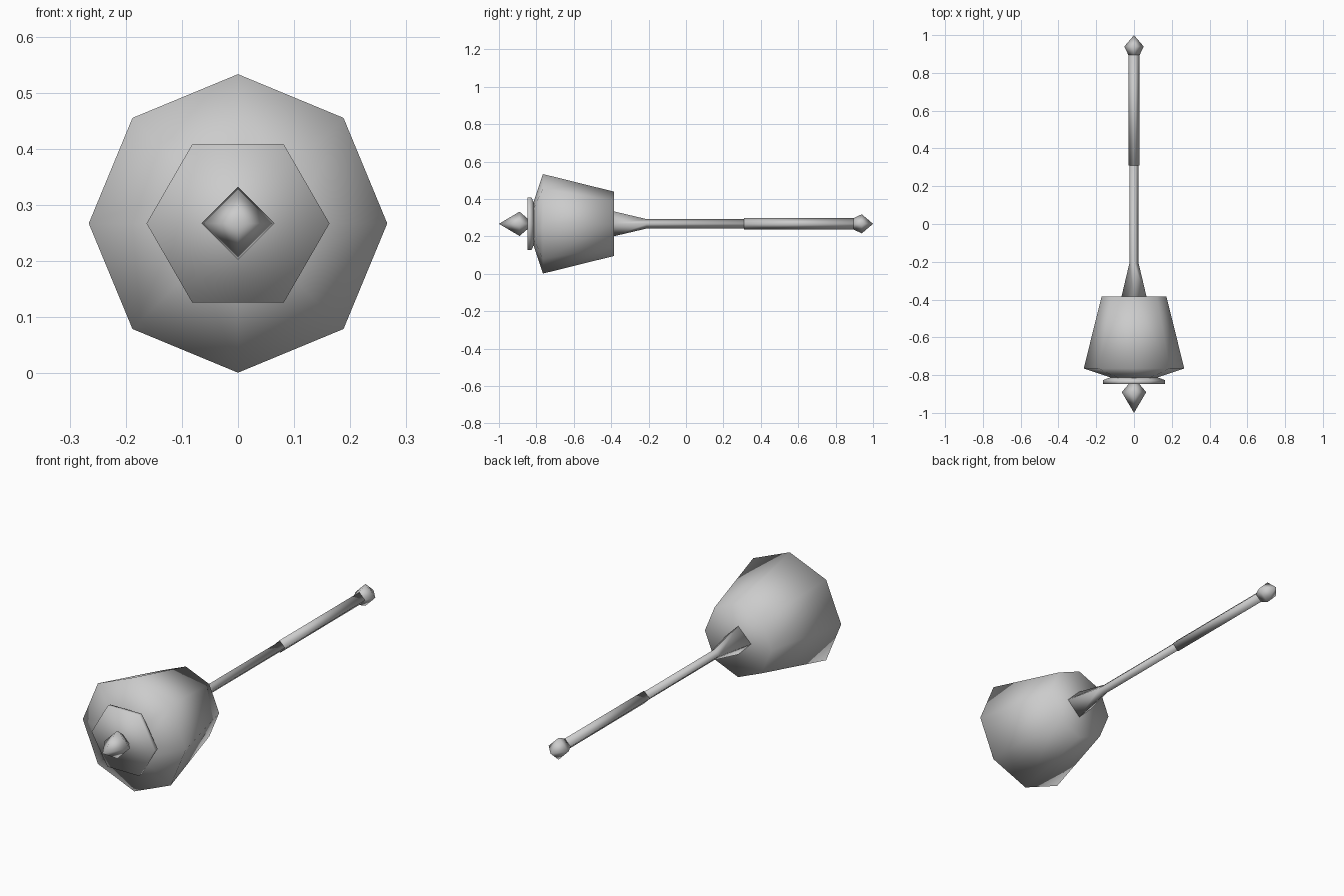
import bpy, bmesh, math

cube = bpy.data.objects.get("Cube")
if cube:
    bpy.data.objects.remove(cube, do_unlink=True)

AXIS_Z = 0.267  # height of the long axis

grey = bpy.data.materials.new("plain grey")
grey.use_nodes = True
COLOUR = (0.6, 0.6, 0.6, 1.0)
grey.diffuse_color = COLOUR
grey.node_tree.nodes["Principled BSDF"].inputs["Base Color"].default_value = COLOUR


def turned(name, sides, profile):
    """Low-poly solid turned about the y axis; profile holds (y, radius), radius 0 is a point."""
    bm = bmesh.new()
    rings = []
    for y, r in profile:
        count = sides if r > 0 else 1
        rings.append([bm.verts.new((r * math.cos(math.tau * i / sides), y,
                                    r * math.sin(math.tau * i / sides)))
                      for i in range(count)])
    for a, b in zip(rings, rings[1:]):
        for i in range(sides):
            j = (i + 1) % sides
            corners = [a[i % len(a)], a[j % len(a)], b[j % len(b)], b[i % len(b)]]
            bm.faces.new(list(dict.fromkeys(corners)))
    for ring in (rings[0], rings[-1]):
        if len(ring) > 2:
            bm.faces.new(ring)
    bmesh.ops.recalc_face_normals(bm, faces=bm.faces)
    for f in bm.faces:
        f.smooth = True
    mesh = bpy.data.meshes.new(name)
    bm.to_mesh(mesh)
    bm.free()
    mesh.materials.append(grey)
    obj = bpy.data.objects.new(name, mesh)
    obj.location.z = AXIS_Z
    bpy.context.collection.objects.link(obj)
    return obj


# Heavy eight-sided head, widest near the front
turned("head", 8, [(-0.82, 0.10), (-0.765, 0.266), (-0.385, 0.172)])

# Six-sided plate on the front of the head
turned("front_plate", 6, [(-0.847, 0.163), (-0.826, 0.163), (-0.812, 0.125)])

# Four-sided spike on the plate
turned("front_spike", 4, [(-1.0, 0), (-0.89, 0.065), (-0.84, 0.022)])

# Flared neck running into the slim shaft
turned("neck_and_shaft", 4, [(-0.388, 0.067), (-0.21, 0.025), (0.32, 0.025)])

# Thicker grip at the rear
turned("grip", 4, [(0.31, 0.03), (0.90, 0.03)])

# Pointed pommel closing the handle
turned("pommel", 4, [(0.89, 0.028), (0.94, 0.051), (1.0, 0)])
